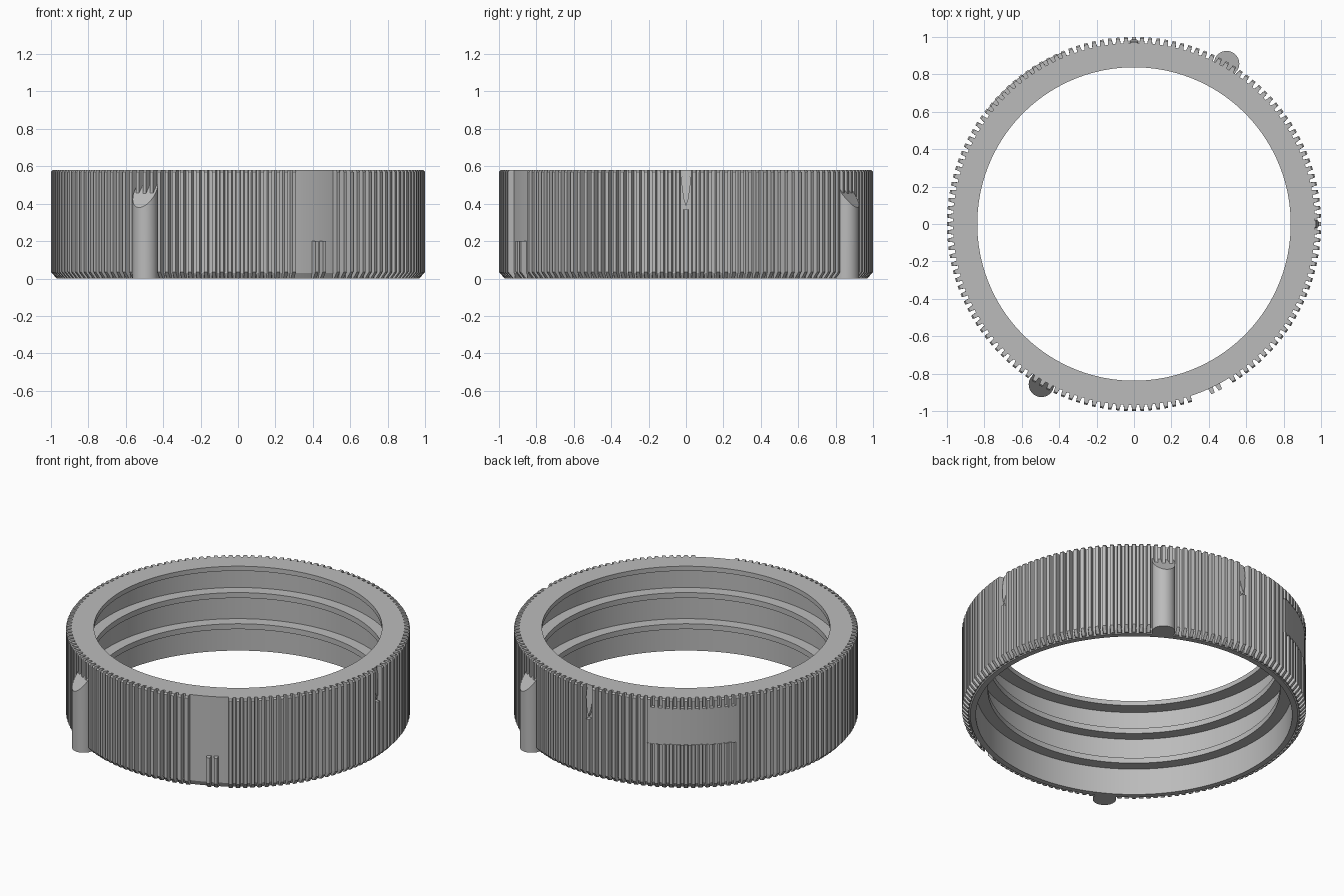
import bpy, bmesh, math
from mathutils import Matrix, Vector

HEIGHT = 0.58
ROOT, TIP = 0.968, 1.0        # groove floor and tooth tip radii
TEETH = 144
PITCH = 360 / TEETH

cube = bpy.data.objects.get("Cube")
if cube:
    bpy.data.objects.remove(cube, do_unlink=True)

grey = bpy.data.materials.new("plain_grey")
grey.use_nodes = True
grey.diffuse_color = (0.5, 0.5, 0.5, 1)
grey.node_tree.nodes["Principled BSDF"].inputs["Base Color"].default_value = (0.5, 0.5, 0.5, 1)


def make_object(name, bm, smooth=False):
    bmesh.ops.recalc_face_normals(bm, faces=bm.faces)
    mesh = bpy.data.meshes.new(name)
    bm.to_mesh(mesh)
    bm.free()
    mesh.materials.append(grey)
    obj = bpy.data.objects.new(name, mesh)
    bpy.context.collection.objects.link(obj)
    if smooth:
        bpy.ops.object.select_all(action='DESELECT')
        obj.select_set(True)
        bpy.context.view_layer.objects.active = obj
        bpy.ops.object.shade_smooth_by_angle(angle=math.radians(25))
    return obj


def polar(r, degrees, z):
    a = math.radians(degrees)
    return Vector((r * math.cos(a), r * math.sin(a), z))


def lathe(name, profile, start, end, steps):
    """Sweep a closed (radius, z) profile around z; capped unless a full turn."""
    bm = bmesh.new()
    full = end - start >= 360
    rings = [[bm.verts.new(polar(r, start + (end - start) * i / steps, z)) for r, z in profile]
             for i in range(steps if full else steps + 1)]
    n = len(profile)
    for i in range(steps):
        a, b = rings[i], rings[(i + 1) % len(rings)]
        for k in range(n):
            m = (k + 1) % n
            bm.faces.new((a[k], a[m], b[m], b[k]))
    if not full:
        bm.faces.new(rings[0])
        bm.faces.new(rings[-1])
    return make_object(name, bm, True)


def add_tooth(bm, angle, z0, z1):
    """One tapered tooth, bevelled where it meets the top or bottom rim."""
    levels = [(z0, TIP), (z1, TIP)]
    if z0 == 0:
        levels[0:1] = [(0, ROOT + 0.002), (0.035, TIP)]
    if z1 == HEIGHT:
        levels[-1:] = [(HEIGHT - 0.01, TIP), (HEIGHT, TIP - 0.008)]
    root, tip = PITCH * 0.34, PITCH * 0.22
    loops = [[bm.verts.new(polar(r, angle + d, z)) for r, d in
              ((ROOT - 0.006, -root), (out, -tip), (out, tip), (ROOT - 0.006, root))]
             for z, out in levels]
    for a, b in zip(loops, loops[1:]):
        for k in range(4):
            m = (k + 1) % 4
            bm.faces.new((a[k], a[m], b[m], b[k]))
    bm.faces.new(loops[0])
    bm.faces.new(loops[-1])


# Ring body: top lip and two inner ridges around a wider bore
BORE, RIDGE, LIP = 0.92, 0.85, 0.838
body = [(ROOT - 0.015, 0), (ROOT, 0.03), (ROOT, HEIGHT), (LIP, HEIGHT), (LIP, HEIGHT - 0.03), (BORE, HEIGHT - 0.03)]
for top in (0.405, 0.205):
    body += [(BORE, top), (RIDGE, top), (RIDGE, top - 0.035), (BORE, top - 0.035)]
body.append((BORE, 0))
lathe("ring_body", body, 0, 360, TEETH)

# Grip teeth, interrupted by the smooth strip, the label panel and the notches
bm = bmesh.new()
for i in range(TEETH):
    angle = i * PITCH
    if 290 <= angle <= 300:
        if angle in (295, 297.5):
            add_tooth(bm, angle, 0, 0.2)
    elif 112 < angle < 142:
        add_tooth(bm, angle, 0, 0.29)
        add_tooth(bm, angle, 0.515, HEIGHT)
    elif angle in (0, 90):
        add_tooth(bm, angle, 0, 0.37)
    else:
        add_tooth(bm, angle, 0, HEIGHT)
make_object("grip_teeth", bm)

# Smooth raised label panel
lathe("label_panel", [(0.96, 0.285), (0.995, 0.285), (0.995, 0.52), (0.96, 0.52)], 112, 142, 24)

# Leaf shaped notch markers, leaning outward towards their lower points
for name, angle in (("side_notch", 0), ("back_notch", 90)):
    bm = bmesh.new()
    outline = [(0, 0.385), (0.014, 0.43), (0.023, 0.5), (0.023, 0.54), (0.016, HEIGHT)]
    outline += [(-y, z) for y, z in reversed(outline[1:])]
    front = [bm.verts.new((0.99 - 0.09 * (z - 0.385), y, z)) for y, z in outline]
    back = [bm.verts.new((0.96, y, z)) for y, z in outline]
    bm.faces.new(front)
    bm.faces.new(back)
    for k in range(len(outline)):
        m = (k + 1) % len(outline)
        bm.faces.new((front[k], front[m], back[m], back[k]))
    bmesh.ops.rotate(bm, verts=bm.verts, matrix=Matrix.Rotation(math.radians(angle), 3, 'Z'))
    make_object(name, bm)

# Two round lugs with slanted tops
for name, angle in (("back_lug", 60), ("front_lug", 240)):
    bm = bmesh.new()
    # Each lug is a half cylinder running back into the body
    section = [(0.99 + 0.068 * math.cos(a), 0.068 * math.sin(a))
               for a in (math.radians(-90 + 180 * i / 24) for i in range(25))]
    section = [(0.935, -0.06)] + section + [(0.935, 0.06)]
    low = [bm.verts.new((x, y, 0)) for x, y in section]
    high = [bm.verts.new((x, y, 0.38 + 1.3 * (1.058 - x))) for x, y in section]
    bm.faces.new(low)
    bm.faces.new(high)
    for k in range(len(section)):
        m = (k + 1) % len(section)
        bm.faces.new((low[k], low[m], high[m], high[k]))
    bmesh.ops.rotate(bm, verts=bm.verts, matrix=Matrix.Rotation(math.radians(angle), 3, 'Z'))
    make_object(name, bm, True)
